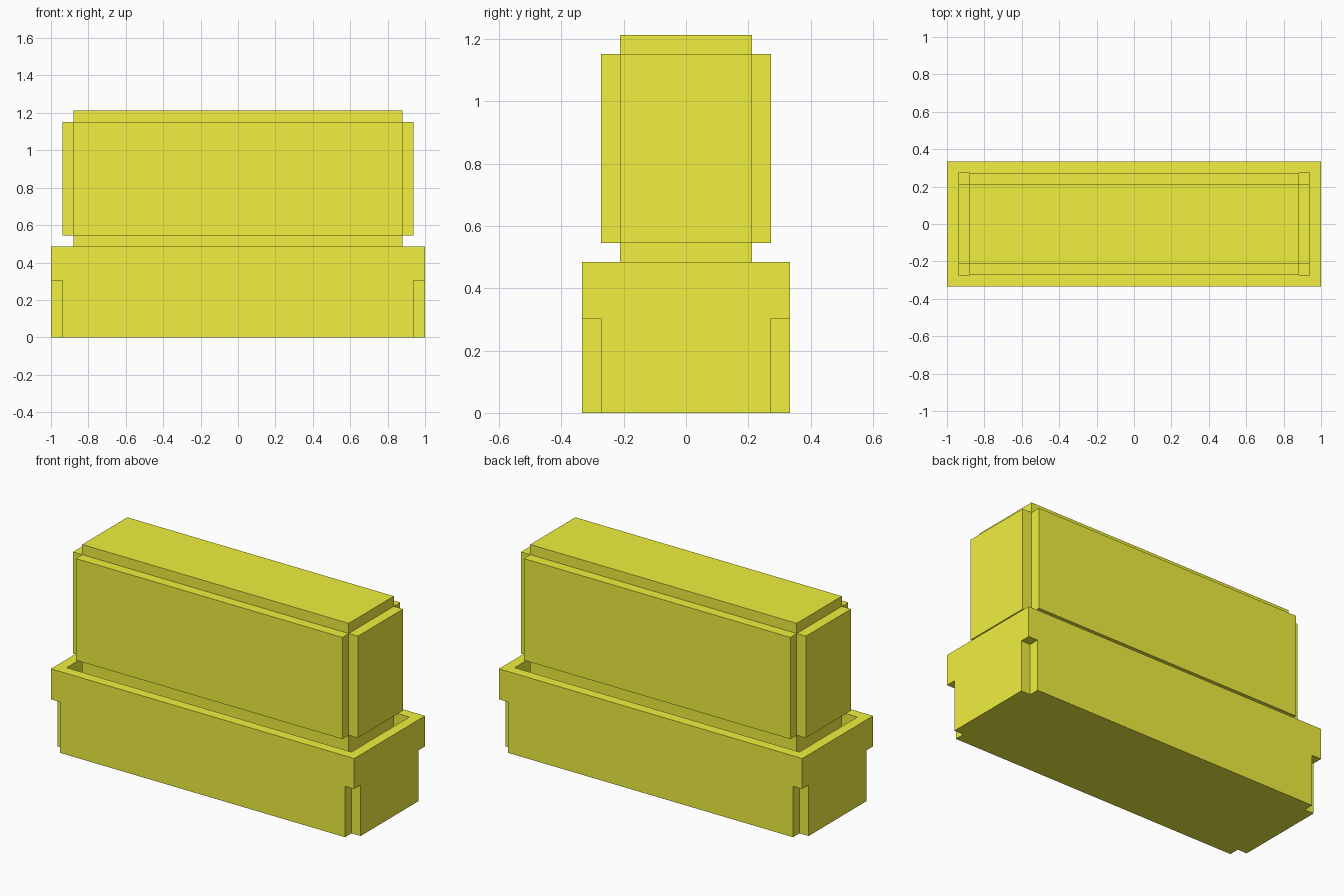
import bpy

if "Cube" in bpy.data.objects:
    bpy.data.objects.remove(bpy.data.objects["Cube"])

U = 2 / 33            # module: the model is 33 modules long, 11 deep, 20 high
HX, HY = 16.5, 5.5    # half length and half depth, in modules

yellow = bpy.data.materials.new("yellow")
yellow.diffuse_color = (0.87, 0.87, 0.05, 1)
yellow.use_nodes = True
yellow.node_tree.nodes["Principled BSDF"].inputs["Base Color"].default_value = yellow.diffuse_color


def box(name, x0, x1, y0, y1, z0, z1):
    """Box between module coordinates."""
    lo, hi = (x0, y0, z0), (x1, y1, z1)
    corners = [[(lo, hi)[(i >> (2 - k)) & 1][k] * U for k in range(3)] for i in range(8)]
    faces = [(0, 1, 3, 2), (4, 6, 7, 5), (0, 4, 5, 1),
             (2, 3, 7, 6), (0, 2, 6, 4), (1, 5, 7, 3)]
    mesh = bpy.data.meshes.new(name)
    mesh.from_pydata(corners, [], faces)
    mesh.materials.append(yellow)
    obj = bpy.data.objects.new(name, mesh)
    bpy.context.collection.objects.link(obj)
    return obj


def cut(target, cutter):
    """Subtract the cutter, then remove it."""
    mod = target.modifiers.new("cut", 'BOOLEAN')
    mod.operation = 'DIFFERENCE'
    mod.solver = 'EXACT'
    mod.object = cutter
    bpy.context.view_layer.objects.active = target
    bpy.ops.object.modifier_apply(modifier=mod.name)
    bpy.data.objects.remove(cutter)


# Base block with a recess behind its rim
base = box("base", -HX, HX, -HY, HY, 0, 8)
cut(base, box("recess_cutter", 1 - HX, HX - 1, 1 - HY, HY - 1, 5, 9))

# Square notches at the four lower corners
for sx in (-1, 1):
    for sy in (-1, 1):
        xs = sorted((sx * (HX - 1), sx * (HX + 1)))
        ys = sorted((sy * (HY - 1), sy * (HY + 1)))
        cut(base, box("notch_cutter", *xs, *ys, -1, 5))

# Core rising out of the recess
cx, cy = HX - 2, HY - 2
box("core", -cx, cx, -cy, cy, 5, 20)

# Raised panels on the four sides of the core
for s, long_name, end_name in ((-1, "front_panel", "left_panel"),
                               (1, "back_panel", "right_panel")):
    box(long_name, -cx, cx, *sorted((s * cy, s * (cy + 1))), 9, 19)
    box(end_name, *sorted((s * cx, s * (cx + 1))), -cy, cy, 9, 19)
